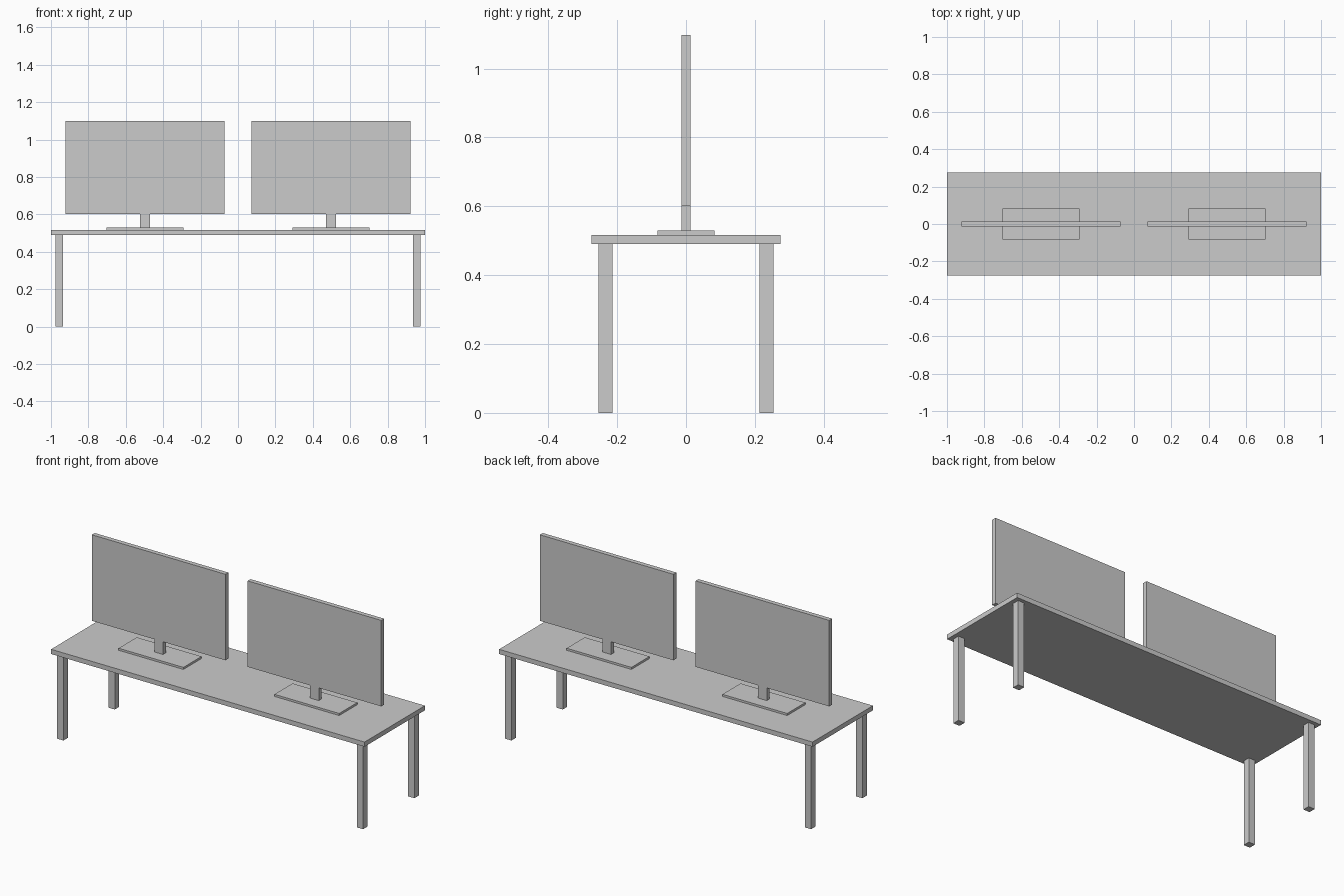
import bpy

cube = bpy.data.objects.get("Cube")
if cube:
    bpy.data.objects.remove(cube, do_unlink=True)

grey = bpy.data.materials.new("light_grey")
grey.use_nodes = True
grey.diffuse_color = (0.6, 0.6, 0.6, 1)
grey.node_tree.nodes["Principled BSDF"].inputs["Base Color"].default_value = grey.diffuse_color


def box(name, x, y, bottom, top, width, depth):
    """Flat-shaded box centred on (x, y) between two heights."""
    bpy.ops.mesh.primitive_cube_add(size=1, location=(x, y, (bottom + top) / 2))
    obj = bpy.context.object
    obj.name = name
    obj.scale = (width, depth, top - bottom)
    bpy.ops.object.transform_apply(location=False, rotation=False, scale=True)
    obj.data.materials.append(grey)


# Desk
LEG_TOP, DESK_TOP = 0.49, 0.517
box("desk_top", 0, 0, LEG_TOP, DESK_TOP, 2, 0.55)

for side, sx in (("left", 1), ("right", -1)):
    # Legs
    for end, sy in (("front", -1), ("back", 1)):
        box(f"{end}_{side}_leg", sx * 0.956, sy * 0.234, 0, LEG_TOP, 0.04, 0.04)
    # Monitor with stand
    x = sx * 0.497
    box(f"{side}_stand_base", x, 0, DESK_TOP, 0.529, 0.413, 0.165)
    box(f"{side}_stand_post", x, 0, 0.529, 0.602, 0.055, 0.0265)
    box(f"{side}_screen", x, 0, 0.602, 1.098, 0.852, 0.0265)
